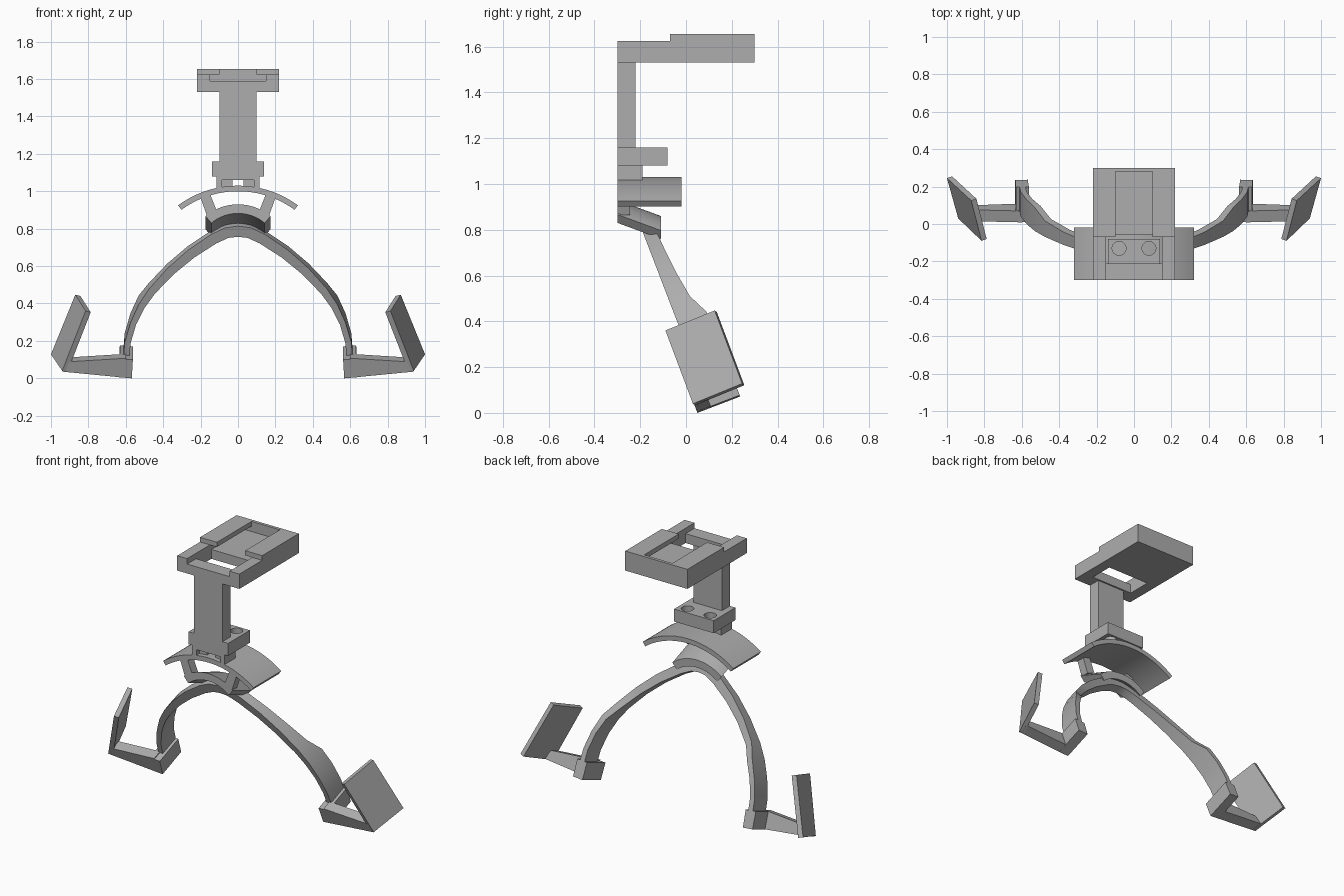
import bpy, bmesh, math
from mathutils import Vector

old = bpy.data.objects.get("Cube")
if old:
    bpy.data.objects.remove(old, do_unlink=True)

grey = bpy.data.materials.new("plain grey")
grey.use_nodes = True
grey.diffuse_color = (0.42, 0.42, 0.42, 1)
grey.node_tree.nodes["Principled BSDF"].inputs["Base Color"].default_value = grey.diffuse_color


def loft(name, rings, mirror=False):
    """Solid skinned through equal-length rings, capped at both ends."""
    bm = bmesh.new()
    loops = [[bm.verts.new(p) for p in ring] for ring in rings]
    n = len(loops[0])
    for a, b in zip(loops, loops[1:]):
        for i in range(n):
            j = (i + 1) % n
            bm.faces.new((a[i], a[j], b[j], b[i]))
    bm.faces.new(loops[0])
    bm.faces.new(loops[-1][::-1])
    bmesh.ops.recalc_face_normals(bm, faces=bm.faces)
    mesh = bpy.data.meshes.new(name)
    bm.to_mesh(mesh)
    bm.free()
    mesh.materials.append(grey)
    obj = bpy.data.objects.new(name, mesh)
    bpy.context.collection.objects.link(obj)
    if mirror:
        obj.modifiers.new("mirror", 'MIRROR')
    return obj


def box(name, x, y, z, mirror=False):
    ring = lambda h: [(x[0], y[0], h), (x[1], y[0], h), (x[1], y[1], h), (x[0], y[1], h)]
    return loft(name, [ring(z[0]), ring(z[1])], mirror)


def cut(obj, cutter):
    cutter.hide_render = True
    mod = obj.modifiers.new("cut", 'BOOLEAN')
    mod.operation = 'DIFFERENCE'
    mod.solver = 'EXACT'
    mod.object = cutter
    bpy.context.view_layer.objects.active = obj
    bpy.ops.object.modifier_apply(modifier=mod.name)
    bpy.data.objects.remove(cutter, do_unlink=True)


def smooth(obj, angle=30):
    bpy.ops.object.select_all(action='DESELECT')
    obj.select_set(True)
    bpy.context.view_layer.objects.active = obj
    bpy.ops.object.shade_smooth_by_angle(angle=math.radians(angle))


def tilted(x, v, w):
    """Point in the leaning frame of the legs: v runs back, w runs up."""
    t = math.radians(21)
    c, s = math.cos(t), math.sin(t)
    return (x, 0.05 + c * v - s * w, s * v + c * w)


# Top platform with a stepped front, an undercut slot and a floor opening
side = [(-0.30, 1.53), (0.30, 1.53), (0.30, 1.655), (-0.07, 1.655), (-0.07, 1.625), (-0.30, 1.625)]
platform = loft("platform", [[(x, y, z) for y, z in side] for x in (-0.22, 0.22)])
cut(platform, box("cutter", (-0.15, 0.15), (-0.32, -0.07), (1.59, 1.7)))
cut(platform, box("cutter", (-0.15, 0.15), (-0.1, 0.28), (1.59, 1.625)))
cut(platform, box("cutter", (-0.1, 0.1), (-0.1, 0.28), (1.6, 1.7)))
cut(platform, box("cutter", (-0.15, 0.15), (-0.21, -0.055), (1.5, 1.61)))

# Post and the block with two screw holes
box("post", (-0.1, 0.1), (-0.30, -0.22), (1.16, 1.53))
block = box("screw_block", (-0.14, 0.14), (-0.30, -0.08), (1.08, 1.16))
for cx in (-0.08, 0.08):
    circle = [(cx + 0.037 * math.cos(a), -0.13 + 0.037 * math.sin(a))
              for a in (math.tau * i / 32 for i in range(32))]
    cut(block, loft("cutter", [[(x, y, z) for x, y in circle] for z in (1.0, 1.2)]))
smooth(block)

# Neck with a small window down the middle
box("neck_bar", (-0.115, 0.115), (-0.30, -0.19), (1.06, 1.08))
box("neck_cheek", (0.085, 0.115), (-0.30, -0.19), (1.005, 1.06), True)
box("neck_inner_cheek", (0.03, 0.085), (-0.27, -0.19), (1.01, 1.06), True)


def arch(radius_out, radius_in, zc, half_angle, steps=24):
    """Closed arc band in the xz plane."""
    angles = [half_angle * (2 * i / steps - 1) for i in range(steps + 1)]
    pts = [(radius_out * math.sin(a), zc + radius_out * math.cos(a)) for a in angles]
    return pts + [(radius_in * math.sin(a), zc + radius_in * math.cos(a)) for a in reversed(angles)]


# Curved shell under the neck
band = arch(0.54, 0.51, 0.49, math.asin(0.32 / 0.54))
smooth(loft("curved_shell", [[(x, y, z) for x, z in band] for y in (-0.30, -0.02)]))

# Struts joining shell and saddle
strut = [(0.155, 1.0), (0.205, 0.98), (0.165, 0.865), (0.11, 0.885)]
loft("strut", [[(x, y, z) for x, z in strut] for y in (-0.30, -0.245)], True)

# Saddle slanting down toward the back
band = arch(0.27, 0.222, 0.66, math.radians(40))
smooth(loft("saddle", [[(x, y, z + dz) for x, z in band] for y, dz in ((-0.30, 0), (-0.11, -0.07))]))

# Arched legs: centre x, height w, back edge v
half = [(0.0, 0.818, 0.115), (0.06, 0.81, 0.115), (0.13, 0.775, 0.117), (0.25, 0.69, 0.123),
        (0.36, 0.59, 0.133), (0.46, 0.475, 0.152), (0.515, 0.39, 0.195), (0.56, 0.29, 0.2),
        (0.59, 0.18, 0.2), (0.6, 0.05, 0.2)]
path = [(-x, w, v) for x, w, v in reversed(half[1:])] + half
rings = []
for i, (x, w, back) in enumerate(path):
    a, b = path[max(i - 1, 0)], path[min(i + 1, len(path) - 1)]
    along = Vector((b[0] - a[0], b[1] - a[1])).normalized()
    thick = 0.016 + 0.014 * max(0, w - 0.3) / 0.5
    nx, nw = -along.y * thick, along.x * thick
    rings.append([tilted(x + s * nx, v, w + s * nw)
                  for s, v in ((1, 0.06), (1, back), (-1, back), (-1, 0.06))])
smooth(loft("arched_legs", rings), 25)

# Feet and side arms
foot = [(0.568, 0.0), (0.635, 0.006), (0.632, 0.112), (0.562, 0.106)]
loft("foot", [[tilted(x, v, w) for x, w in foot] for v in (0.0, 0.2)], True)
arm = [(0.6, 0.003), (0.937, 0.038), (0.9, 0.095), (0.6, 0.115)]
loft("side_arm", [[tilted(x, v, w) for x, w in arm] for v in (0.0, 0.065)], True)

# Side pads, turned outward toward the back
outer = [Vector(p) for p in ((0.815, -0.09, 0.36), (0.87, 0.125, 0.447),
                             (1.0, 0.245, 0.128), (0.94, 0.03, 0.04))]
normal = (outer[3] - outer[0]).cross(outer[1] - outer[0]).normalized()
loft("side_pad", [outer, [p - 0.03 * normal for p in outer]], True)
